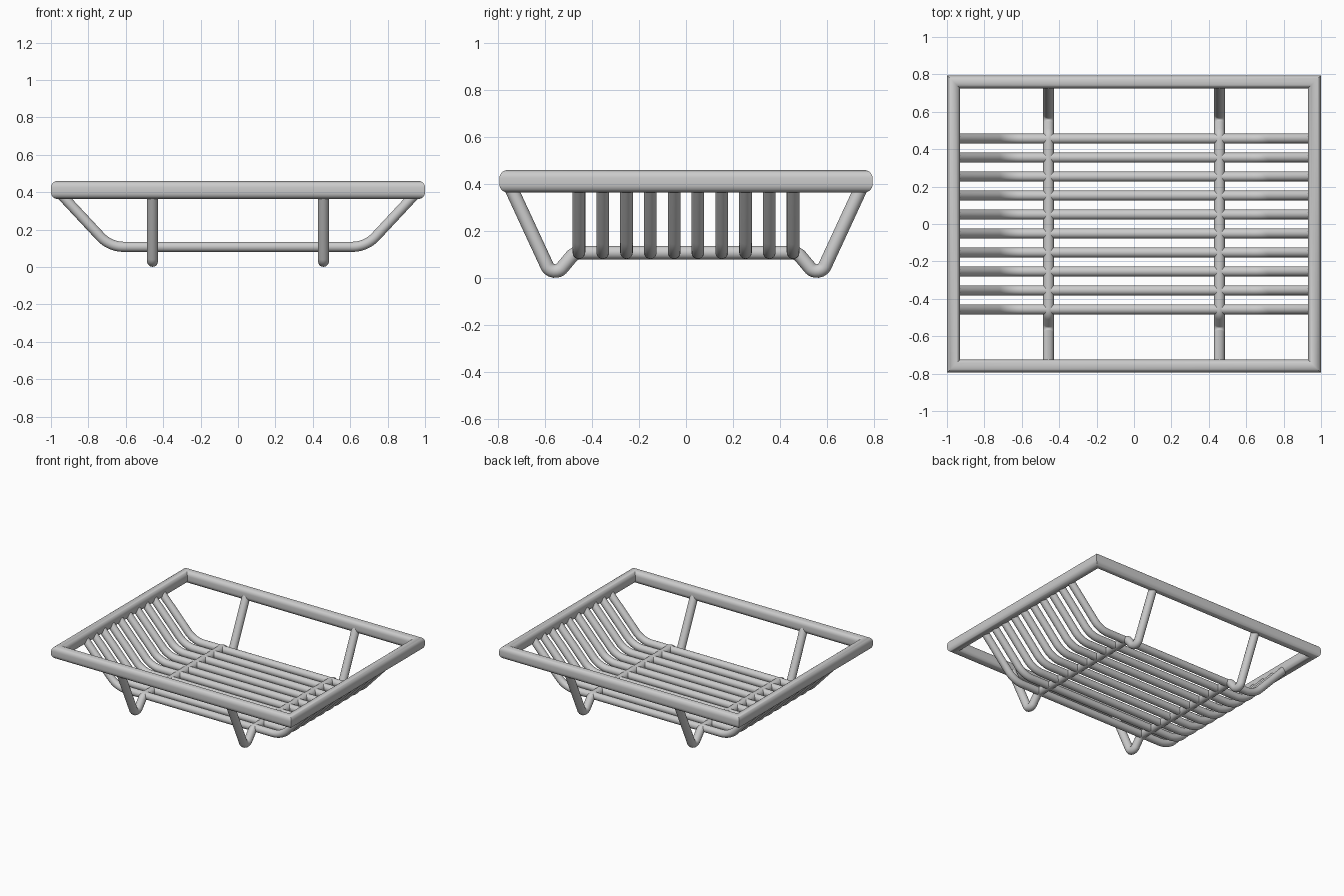
import bpy, bmesh, math
from mathutils import Vector

if "Cube" in bpy.data.objects:
    bpy.data.objects.remove(bpy.data.objects["Cube"])


def finish(name, bm):
    bmesh.ops.recalc_face_normals(bm, faces=bm.faces)
    me = bpy.data.meshes.new(name)
    bm.to_mesh(me)
    bm.free()
    ob = bpy.data.objects.new(name, me)
    bpy.context.collection.objects.link(ob)
    bpy.ops.object.select_all(action='DESELECT')
    ob.select_set(True)
    bpy.context.view_layer.objects.active = ob
    bpy.ops.object.shade_smooth_by_angle(angle=math.radians(35))
    return ob


def skin(bm, rings, closed):
    n = len(rings[0])
    count = len(rings) if closed else len(rings) - 1
    for i in range(count):
        a, b = rings[i], rings[(i + 1) % len(rings)]
        for j in range(n):
            k = (j + 1) % n
            bm.faces.new((a[j], a[k], b[k], b[j]))
    if not closed:
        bm.faces.new(rings[0])
        bm.faces.new(rings[-1])


def fillet(points, radii, steps=10):
    # round the inner corners of a 2D path
    pts = [Vector(p) for p in points]
    out = [pts[0]]
    for i, r in enumerate(radii, 1):
        p = pts[i]
        u = (pts[i - 1] - p).normalized()
        v = (pts[i + 1] - p).normalized()
        half = u.angle(v) / 2
        centre = p + (u + v).normalized() * (r / math.sin(half))
        a = p + u * (r / math.tan(half)) - centre
        b = p + v * (r / math.tan(half)) - centre
        for s in range(steps + 1):
            t = s / steps
            out.append(centre + a.lerp(b, t).normalized() * r)
    out.append(pts[-1])
    return out


def bent_wire(name, path, radius, place, sides=20):
    # round tube along a planar path; place(u, z, w) maps to 3D
    bm = bmesh.new()
    rings = []
    for i, p in enumerate(path):
        t = (path[min(i + 1, len(path) - 1)] - path[max(i - 1, 0)]).normalized()
        nrm = Vector((-t.y, t.x))
        ring = []
        for k in range(sides):
            a = 2 * math.pi * k / sides
            q = p + nrm * radius * math.cos(a)
            ring.append(bm.verts.new(place(q.x, q.y, radius * math.sin(a))))
        rings.append(ring)
    skin(bm, rings, False)
    return finish(name, bm)


def mirrored(half):
    # extend a left half path to the right side
    pts = half + [(-x, z) for x, z in reversed(half)]
    return pts


# Rim: stadium section swept round a mitred rectangle
HX, HY, ZC, R, FLAT = 0.965, 0.76, 0.412, 0.035, 0.013
section = []
for base, dz in ((0, FLAT), (math.pi, -FLAT)):
    for s in range(13):
        a = base + math.pi * s / 12
        section.append((R * math.cos(a), dz + R * math.sin(a)))
bm = bmesh.new()
rings = [[bm.verts.new((sx * (HX + d), sy * (HY + d), ZC + z)) for d, z in section]
         for sx, sy in ((-1, -1), (1, -1), (1, 1), (-1, 1))]
skin(bm, rings, True)
finish("rim", bm)

# Ten basket wires running left to right
wire_path = fillet(mirrored([(-0.965, 0.408), (-0.685, 0.108)]), [0.17, 0.17])
for i in range(10):
    y = (i - 4.5) * 0.1014
    bent_wire(f"basket_wire_{i + 1}", wire_path, 0.027,
              lambda u, z, w, y=y: (u, y + w, z))

# Two cross supports that dip down to form the feet
leg_path = fillet(mirrored([(-0.758, 0.41), (-0.567, -0.003), (-0.474, 0.108)]),
                  [0.038, 0.05, 0.05, 0.038])
for side, x in (("left", -0.457), ("right", 0.457)):
    bent_wire(f"{side}_support_leg", leg_path, 0.029,
              lambda u, z, w, x=x: (x + w, u, z))
